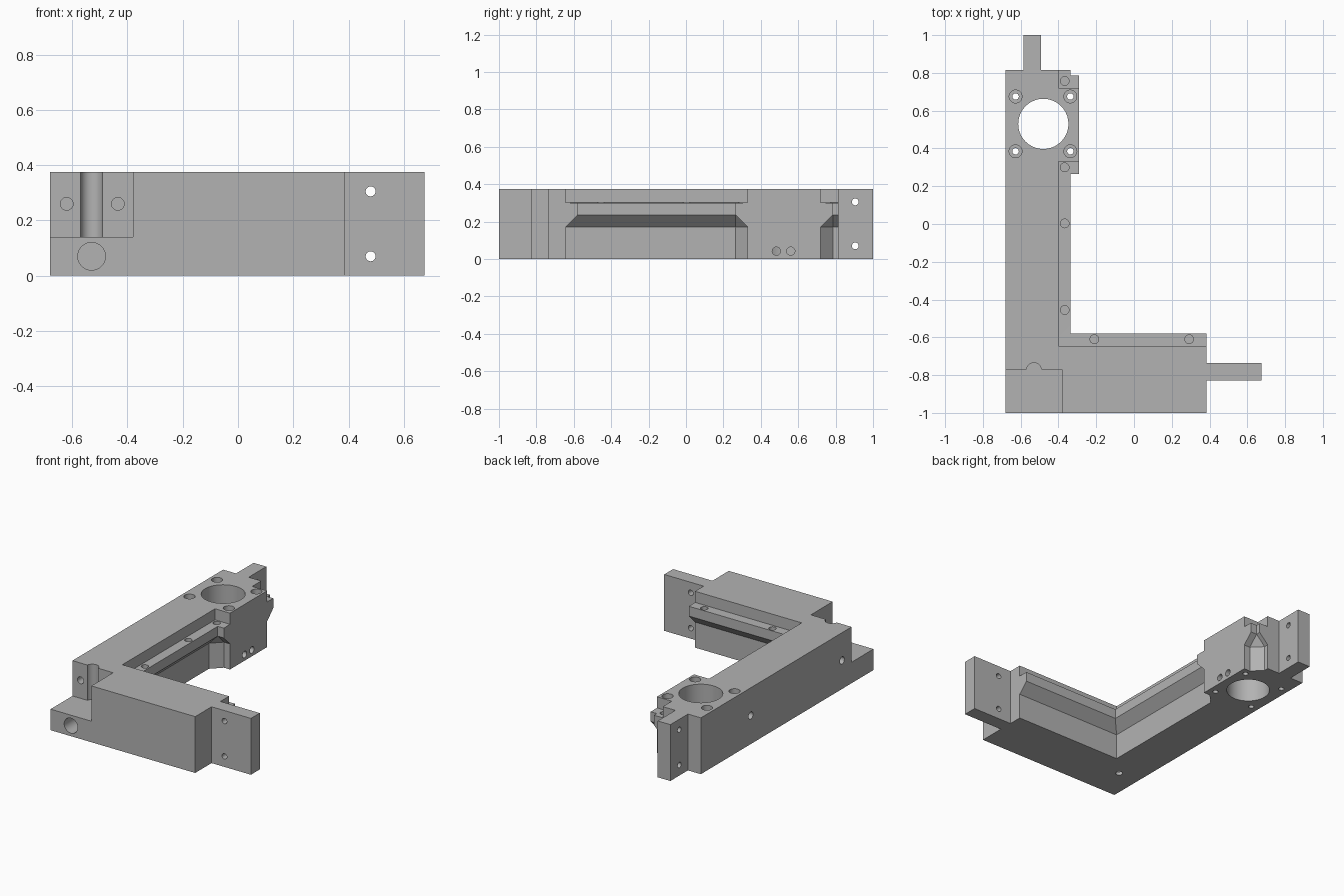
import bpy, bmesh
from mathutils import Matrix, Vector

if "Cube" in bpy.data.objects:
    bpy.data.objects.remove(bpy.data.objects["Cube"])

grey = bpy.data.materials.new("plain_grey")
grey.use_nodes = True
grey.diffuse_color = (0.45, 0.45, 0.45, 1)
grey.node_tree.nodes["Principled BSDF"].inputs["Base Color"].default_value = grey.diffuse_color


def make(name, bm):
    bmesh.ops.recalc_face_normals(bm, faces=bm.faces)
    mesh = bpy.data.meshes.new(name)
    bm.to_mesh(mesh)
    bm.free()
    mesh.materials.append(grey)
    obj = bpy.data.objects.new(name, mesh)
    bpy.context.collection.objects.link(obj)
    return obj


def box(name, lo, hi):
    lo, hi = Vector(lo), Vector(hi)
    bm = bmesh.new()
    bmesh.ops.create_cube(bm, size=1, matrix=Matrix.Translation((lo + hi) / 2)
                          @ Matrix.Diagonal((*(hi - lo), 1)))
    return make(name, bm)


def rod(axis, centre, radius, start, end):
    """Round cutter along an axis; centre gives the two other coordinates."""
    place = list(centre)
    place.insert("xyz".index(axis), (start + end) / 2)
    direction = Vector([float(axis == a) for a in "xyz"])
    bm = bmesh.new()
    bmesh.ops.create_cone(bm, cap_ends=True, segments=40, radius1=radius, radius2=radius,
                          depth=abs(end - start),
                          matrix=Matrix.Translation(place)
                          @ direction.to_track_quat("Z", "Y").to_matrix().to_4x4())
    return make("cutter", bm)


def activate(obj):
    bpy.ops.object.select_all(action="DESELECT")
    obj.select_set(True)
    bpy.context.view_layer.objects.active = obj


def cut(target, cutter):
    cutter.hide_render = True
    activate(target)
    mod = target.modifiers.new("cut", "BOOLEAN")
    mod.operation = "DIFFERENCE"
    mod.solver = "EXACT"
    mod.object = cutter
    bpy.ops.object.modifier_apply(modifier=mod.name)
    bpy.data.objects.remove(cutter)


def loft(name, rings):
    """Join stacked outlines of equal length, merging repeated corners."""
    bm = bmesh.new()
    known = {}

    def face(points):
        verts = []
        for p in points:
            if p not in known:
                known[p] = bm.verts.new(p)
            if known[p] not in verts:
                verts.append(known[p])
        if len(verts) > 2:
            bm.faces.new(verts)

    rings = [[(x, y, z) for x, y in outline] for outline, z in rings]
    for low, high in zip(rings, rings[1:]):
        for i in range(len(low)):
            j = (i + 1) % len(low)
            face([low[i], low[j], high[j], high[i]])
    face(rings[0])
    face(rings[-1])
    return make(name, bm)


# Corner frame: outer edges, recessed inner wall, and a projecting lip
W, E, S, N = -0.68, 0.385, -1.0, 0.815
IN, LIP, HEAD = -0.40, -0.335, -0.29
start, end = [(W, S), (E, S)], [(W, N)]
lower = start + [(E, -0.645), (IN, -0.645), (IN, 0.265), (LIP, 0.33), (HEAD, 0.33),
                 (HEAD, 0.72), (LIP, 0.72), (IN, 0.785), (IN, N)] + end
ledge = start + [(E, -0.58), (LIP, -0.58), (LIP, 0.265), (LIP, 0.265), (HEAD, 0.265),
                 (HEAD, 0.785), (LIP, 0.785), (LIP, 0.785), (LIP, N)] + end
upper = start + [(E, -0.645), (IN, -0.645), (IN, 0.33), (IN, 0.33), (HEAD, 0.33),
                 (HEAD, 0.72), (IN, 0.72), (IN, 0.72), (IN, N)] + end
TOP = 0.375
frame = loft("corner_frame", [(lower, 0), (lower, 0.17), (ledge, 0.235),
                              (ledge, 0.30), (upper, 0.301), (upper, TOP)])

# Notch at the outer corner with its groove and bores
cut(frame, box("cutter", (-0.8, -1.1, 0.14), (-0.38, -0.77, 0.5)))
cut(frame, rod("z", (-0.53, -0.775), 0.04, 0.14, 0.5))
cut(frame, rod("y", (-0.53, 0.07), 0.05, -1.1, -0.72))
cut(frame, rod("z", (-0.53, -0.775), 0.022, -0.1, 0.07))
for x in (-0.62, -0.435):
    cut(frame, rod("y", (x, 0.26), 0.023, -0.9, -0.65))

# Large bore and four counterbored screw holes
cut(frame, rod("z", (-0.48, 0.53), 0.133, -0.1, 0.5))
for x in (-0.627, -0.337):
    for y in (0.385, 0.675):
        cut(frame, rod("z", (x, y), 0.017, -0.1, 0.5))
        cut(frame, rod("z", (x, y), 0.034, 0.28, 0.5))

# Shallow sockets along the lip
for spot in [(-0.367, y) for y in (-0.455, 0.003, 0.3, 0.757)] + [(x, -0.61) for x in (-0.21, 0.292)]:
    cut(frame, rod("z", spot, 0.023, 0.255, 0.4))

# Side holes: outer wall and head face
for y in (-0.67, 0.29):
    cut(frame, rod("x", (y, 0.19), 0.024, -0.8, -0.58))
for y in (0.483, 0.56):
    cut(frame, rod("x", (y, 0.042), 0.022, -0.4, -0.2))

# Joining tabs, each with two cross holes
back_tab = box("back_tab", (-0.585, N, 0), (-0.492, 1, TOP))
side_tab = box("side_tab", (E, -0.828, 0), (0.675, -0.735, TOP))
for z in (0.07, 0.305):
    cut(back_tab, rod("x", (0.905, z), 0.018, -0.8, -0.3))
    cut(side_tab, rod("y", (0.48, z), 0.018, -1, -0.6))

for obj in (frame, back_tab, side_tab):
    activate(obj)
    bpy.ops.object.shade_smooth_by_angle(angle=0.5)
